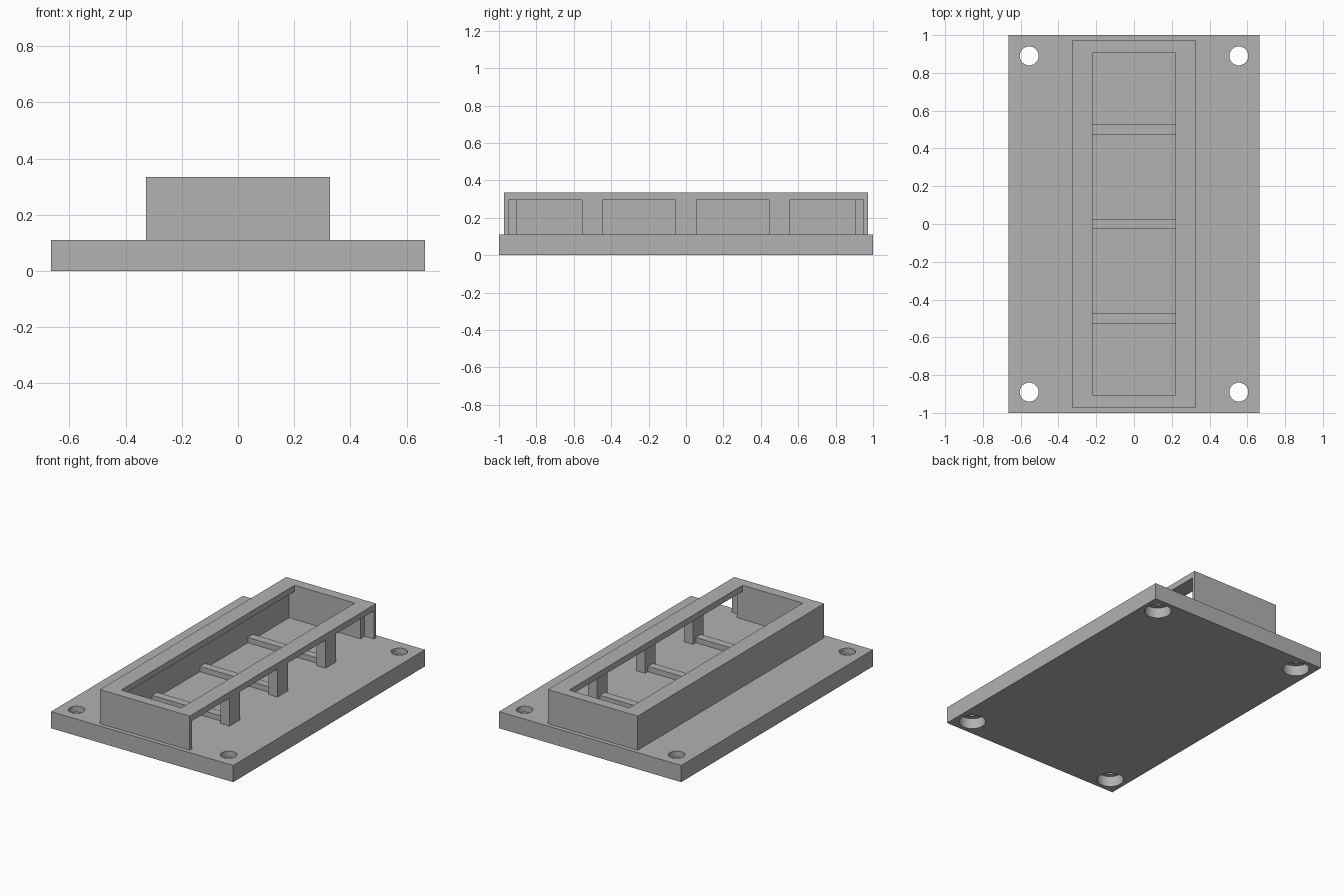
import bpy
import bmesh
from mathutils import Matrix

cube = bpy.data.objects.get("Cube")
if cube:
    bpy.data.objects.remove(cube, do_unlink=True)

grey = bpy.data.materials.new("plain_grey")
grey.use_nodes = True
colour = (0.445, 0.445, 0.445, 1)
grey.diffuse_color = colour
grey.node_tree.nodes["Principled BSDF"].inputs["Base Color"].default_value = colour


def make_object(name, bm):
    mesh = bpy.data.meshes.new(name)
    bm.to_mesh(mesh)
    bm.free()
    mesh.materials.append(grey)
    obj = bpy.data.objects.new(name, mesh)
    bpy.context.collection.objects.link(obj)
    return obj


def box(name, x, y, z):
    """Box from (low, high) ranges on each axis."""
    bm = bmesh.new()
    bmesh.ops.create_cube(bm, size=1)
    for v in bm.verts:
        v.co = [r[0] if c < 0 else r[1] for c, r in zip(v.co, (x, y, z))]
    return make_object(name, bm)


def drill(name, x, y, radius, low, high):
    bm = bmesh.new()
    bmesh.ops.create_cone(bm, cap_ends=True, segments=48, radius1=radius,
                          radius2=radius, depth=high - low,
                          matrix=Matrix.Translation((x, y, (low + high) / 2)))
    return make_object(name, bm)


def cut(target, cutter):
    """Subtract the cutter for good and remove it."""
    mod = target.modifiers.new("cut", "BOOLEAN")
    mod.operation = "DIFFERENCE"
    mod.solver = "EXACT"
    mod.object = cutter
    bpy.context.view_layer.objects.active = target
    bpy.ops.object.modifier_apply(modifier=mod.name)
    bpy.data.objects.remove(cutter, do_unlink=True)


BASE_TOP, LIP_BOTTOM, TOP = 0.11, 0.295, 0.335
CAVITY_X, END_Y = 0.26, 0.905

# Mounting plate with counterbored corner holes
plate = box("base_plate", (-0.665, 0.665), (-1, 1), (0, BASE_TOP))
for sx in (-1, 1):
    for sy in (-1, 1):
        x, y = sx * 0.555, sy * 0.89
        cut(plate, drill("hole_cutter", x, y, 0.05, -0.1, 0.2))
        cut(plate, drill("counterbore_cutter", x, y, 0.082, -0.1, 0.07))

# Open-topped housing with an overhanging rim
housing = box("housing", (-0.328, 0.328), (-0.972, 0.972), (BASE_TOP, TOP))
cut(housing, box("opening_cutter", (-0.22, 0.22), (-END_Y, END_Y), (0, 0.5)))
cut(housing, box("cavity_cutter", (-CAVITY_X, CAVITY_X), (-END_Y, END_Y),
                 (0, LIP_BOTTOM)))

# Four side windows, the outer two reaching nearly to the corners
for low, high in ((-0.95, -0.555), (-0.445, -0.055), (0.055, 0.445), (0.555, 0.95)):
    cut(housing, box("window_cutter", (CAVITY_X, 0.5), (low, high), (0, LIP_BOTTOM)))

# Low cross ribs on the cavity floor, one at each window post
for i, y in enumerate((-0.5, 0, 0.5)):
    box(f"cross_rib_{i + 1}", (-CAVITY_X, CAVITY_X), (y - 0.027, y + 0.027),
        (BASE_TOP, BASE_TOP + 0.035))

# Smooth hole walls, crisp edges everywhere else
bpy.ops.object.select_all(action="DESELECT")
plate.select_set(True)
bpy.context.view_layer.objects.active = plate
bpy.ops.object.shade_smooth_by_angle()
